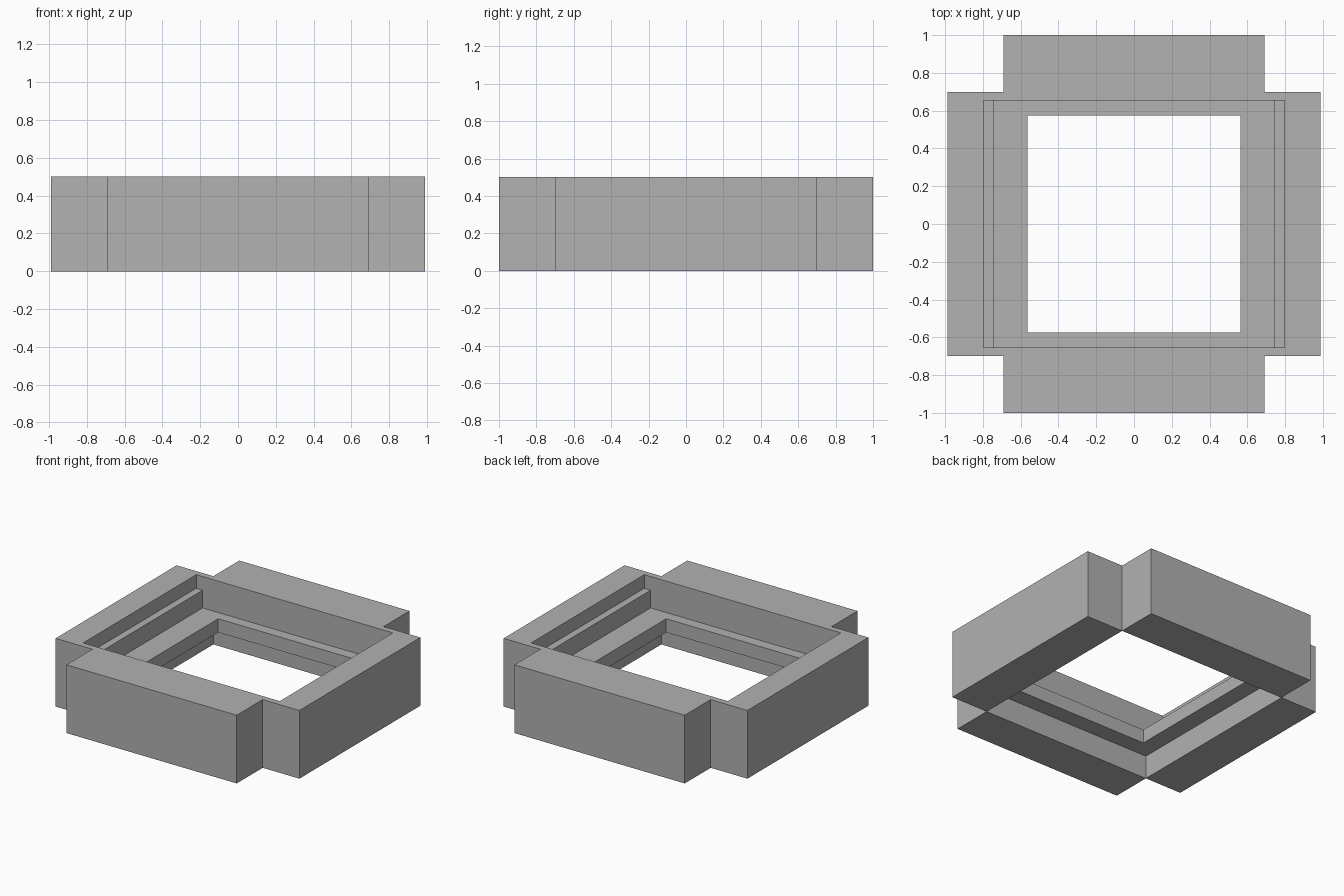
import bpy
import bmesh
import math

cube = bpy.data.objects.get("Cube")
if cube:
    bpy.data.objects.remove(cube, do_unlink=True)

# Plain grey material
grey = bpy.data.materials.new("plain grey")
grey.use_nodes = True
colour = (0.445, 0.445, 0.445, 1)
grey.diffuse_color = colour
grey.node_tree.nodes["Principled BSDF"].inputs["Base Color"].default_value = colour

# Cross-shaped body: half sizes of two crossing blocks
BLOCKS = [(0.988, 0.70), (0.69, 1.0)]
# Stepped opening: half width, half depth, bottom, top
STEPS = [
    (0.69, 0.70, 0.0, 0.17),      # lower recess
    (0.563, 0.575, 0.17, 0.27),   # inner lip
    (0.745, 0.655, 0.27, 0.40),   # upper recess
    (0.797, 0.655, 0.40, 0.50),   # side rebates
]


def mirrored(values):
    return sorted({s * v for v in values for s in (-1, 1)})


xs = mirrored([b[0] for b in BLOCKS] + [s[0] for s in STEPS])
ys = mirrored([b[1] for b in BLOCKS] + [s[1] for s in STEPS])
zs = sorted({z for s in STEPS for z in s[2:]})
axes = (xs, ys, zs)


def solid(cell):
    """True where a grid cell lies in the body and outside the opening."""
    if any(i < 0 or i >= len(a) - 1 for i, a in zip(cell, axes)):
        return False
    x, y, z = (abs(a[i] + a[i + 1]) / 2 for i, a in zip(cell, axes))
    in_body = any(x < w and y < d for w, d in BLOCKS)
    in_hole = any(x < w and y < d and lo < z < hi for w, d, lo, hi in STEPS)
    return in_body and not in_hole


# Skin the solid region with outward facing quads
bm = bmesh.new()
verts = {}


def corner(key):
    if key not in verts:
        verts[key] = bm.verts.new([a[i] for i, a in zip(key, axes)])
    return verts[key]


cells = [(i, j, k) for i in range(len(xs) - 1)
         for j in range(len(ys) - 1) for k in range(len(zs) - 1)]
for cell in filter(solid, cells):
    for axis in range(3):
        u, v = (axis + 1) % 3, (axis + 2) % 3
        for side in (0, 1):
            neighbour = list(cell)
            neighbour[axis] += 2 * side - 1
            if solid(neighbour):
                continue
            loop = []
            for du, dv in ((0, 0), (1, 0), (1, 1), (0, 1)):
                key = list(cell)
                key[axis] += side
                key[u] += du
                key[v] += dv
                loop.append(corner(tuple(key)))
            bm.faces.new(loop if side else loop[::-1])

# Merge flat areas into large clean faces
bmesh.ops.dissolve_limit(bm, angle_limit=math.radians(1),
                         verts=bm.verts[:], edges=bm.edges[:])

mesh = bpy.data.meshes.new("stepped_frame")
bm.to_mesh(mesh)
bm.free()
mesh.materials.append(grey)
frame = bpy.data.objects.new("stepped_frame", mesh)
bpy.context.collection.objects.link(frame)
